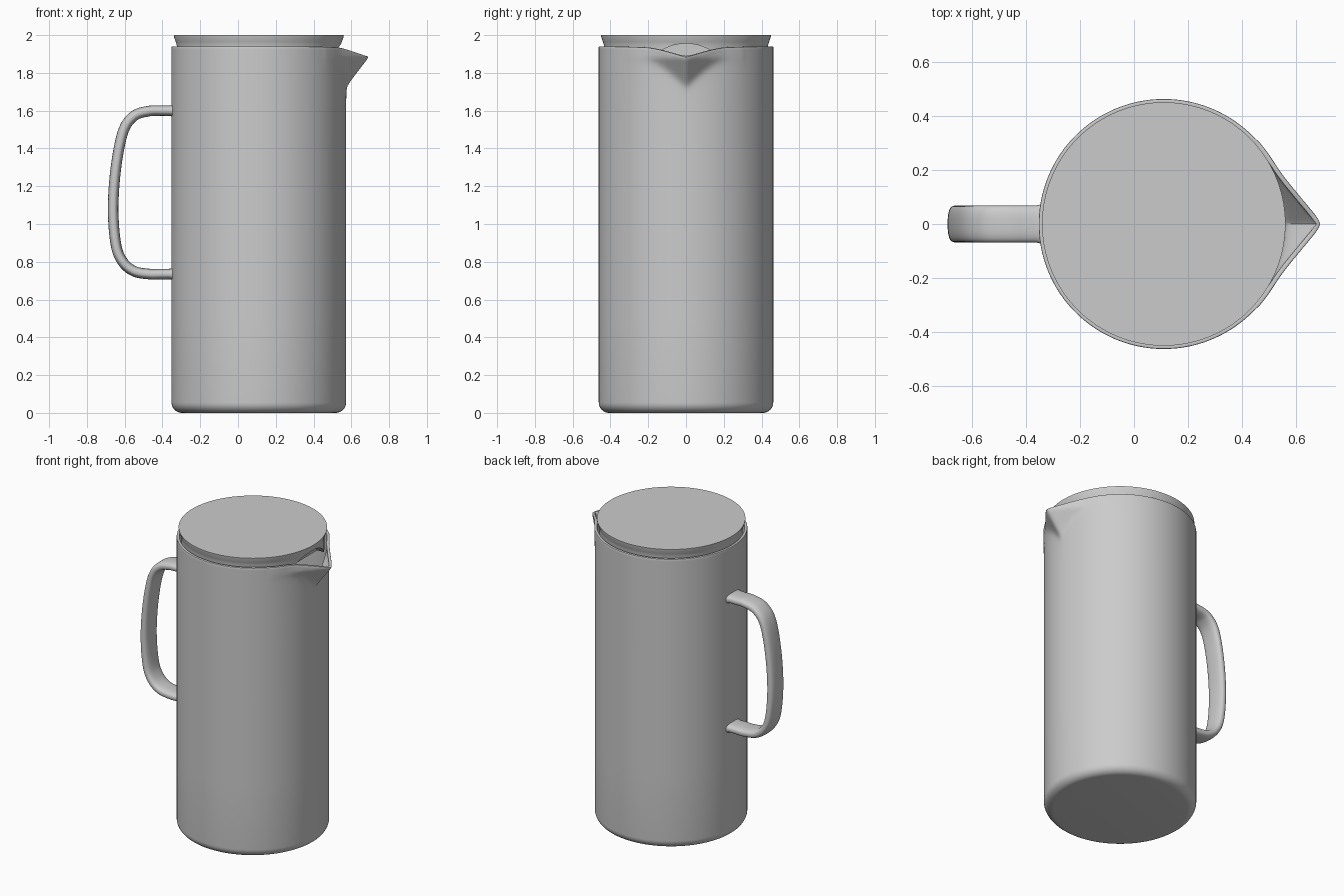
import bpy, bmesh, math
from mathutils import Vector

if "Cube" in bpy.data.objects:
    bpy.data.objects.remove(bpy.data.objects["Cube"], do_unlink=True)

CX, R, TOP = 0.11, 0.462, 1.94      # body axis, radius, rim height
COLS = 240

grey = bpy.data.materials.new("light grey")
grey.use_nodes = True
grey.diffuse_color = (0.6, 0.6, 0.6, 1)
grey.node_tree.nodes["Principled BSDF"].inputs["Base Color"].default_value = (0.6, 0.6, 0.6, 1)


def loft(name, rings, cap_start=True, cap_end=True):
    """Skin a list of closed rings of points into one object."""
    bm = bmesh.new()
    loops = [[bm.verts.new(p) for p in ring] for ring in rings]
    n = len(loops[0])
    for a, b in zip(loops, loops[1:]):
        for i in range(n):
            j = (i + 1) % n
            bm.faces.new((a[i], a[j], b[j], b[i]))
    if cap_start:
        bm.faces.new(loops[0][::-1])
    if cap_end:
        bm.faces.new(loops[-1])
    bmesh.ops.recalc_face_normals(bm, faces=bm.faces)
    mesh = bpy.data.meshes.new(name)
    bm.to_mesh(mesh)
    bm.free()
    mesh.materials.append(grey)
    obj = bpy.data.objects.new(name, mesh)
    bpy.context.collection.objects.link(obj)
    return obj


def finish(obj, angle=40):
    """Bake the modifiers and smooth the shading."""
    bpy.ops.object.select_all(action='DESELECT')
    obj.select_set(True)
    bpy.context.view_layer.objects.active = obj
    bpy.ops.object.convert(target='MESH')
    bpy.ops.object.shade_smooth_by_angle(angle=math.radians(angle))


def circle_ring(r, z):
    angles = [2 * math.pi * i / COLS for i in range(COLS)]
    return [(CX + r * math.cos(a), r * math.sin(a), z) for a in angles]


# Body: straight cylinder blended into a wedge-shaped spout on +x
def body_radius(a, z):
    a = math.hypot(a, 0.02) - 0.02
    k = 0.82
    tip = 0.58 - 0.78 * (1.88 - min(z, 1.88))
    turn = math.atan(k)
    b = min(a, turn)
    wedge = tip / (math.cos(b) + k * math.sin(b)) - 0.5 * (a - b)
    return 0.5 * (R + wedge + math.hypot(R - wedge, 0.015))


def body_ring(t):
    """Ring from t=0 (below the spout) to t=1 (the dipping rim)."""
    ring = []
    for i in range(COLS):
        a = 2 * math.pi * i / COLS
        side = min(a, 2 * math.pi - a)
        reach = max(0, body_radius(side, TOP) - R) / 0.118
        top = TOP - 0.055 * reach ** 0.85
        z = 1.55 + (top - 1.55) * t
        r = body_radius(side, z)
        ring.append((CX + r * math.cos(a), r * math.sin(a), z))
    return ring


fillet = 0.055
rings = []
for i in range(9):
    a = math.pi / 2 * i / 8
    rings.append(circle_ring(R - fillet + fillet * math.sin(a), fillet * (1 - math.cos(a))))
rings += [circle_ring(R, z) for z in (0.5, 1.0, 1.4)]
rings += [body_ring(i / 24) for i in range(25)]
body = loft("body", rings, cap_end=False)
wall = body.modifiers.new("wall", 'SOLIDIFY')
wall.thickness = 0.018
wall.offset = -1
rim = body.modifiers.new("rim", 'BEVEL')
rim.width = 0.004
rim.segments = 2
rim.limit_method = 'ANGLE'
rim.angle_limit = math.radians(60)
finish(body)

# Lid: flared plug with a pouring notch facing the spout
lid = loft("lid", [circle_ring(r, z) for r, z in
                   ((0.434, 1.86), (0.434, 1.945), (0.44, 1.965), (0.449, 1.99), (0.45, 2.0))])
notch = loft("notch_cutter", [
    [(x, 0.25 * math.cos(2 * math.pi * i / 96), 1.705 + 0.25 * math.sin(2 * math.pi * i / 96))
     for i in range(96)] for x in (0.45, 0.75)])
notch.hide_render = True
cut = lid.modifiers.new("notch", 'BOOLEAN')
cut.operation = 'DIFFERENCE'
cut.solver = 'EXACT'
cut.object = notch
finish(lid, 30)
bpy.data.objects.remove(notch, do_unlink=True)

# Handle: flat rounded strap swept along a curve in the xz plane
path = [Vector(p) for p in (
    (-0.335, 1.60), (-0.40, 1.60), (-0.47, 1.598), (-0.55, 1.572), (-0.608, 1.49),
    (-0.646, 1.30), (-0.661, 1.08), (-0.646, 0.89), (-0.61, 0.80),
    (-0.55, 0.75), (-0.47, 0.735), (-0.40, 0.735), (-0.335, 0.735))]


def spline(pts, steps=8):
    """Smooth curve through the points."""
    out = []
    ext = [2 * pts[0] - pts[1]] + pts + [2 * pts[-1] - pts[-2]]
    for p0, p1, p2, p3 in zip(ext, ext[1:], ext[2:], ext[3:]):
        for s in range(steps):
            t = s / steps
            out.append(0.5 * (2 * p1 + (p2 - p0) * t + (2 * p0 - 5 * p1 + 4 * p2 - p3) * t * t
                              + (3 * p1 - p0 - 3 * p2 + p3) * t ** 3))
    return out + [pts[-1]]


def soft(v):
    return math.copysign(abs(v) ** 0.75, v)


line = spline(path)
rings = []
for i, p in enumerate(line):
    d = (line[min(i + 1, len(line) - 1)] - line[max(i - 1, 0)]).normalized()
    flare = 0.012 * max(0, 1 - (-0.335 - p.x) / 0.03) ** 2   # fillet against the body
    ring = []
    for j in range(32):
        a = 2 * math.pi * j / 32
        u = (0.028 + flare) * soft(math.sin(a))
        ring.append((p.x - d.y * u, (0.068 + flare) * soft(math.cos(a)), p.y + d.x * u))
    rings.append(ring)
finish(loft("handle", rings), 60)
